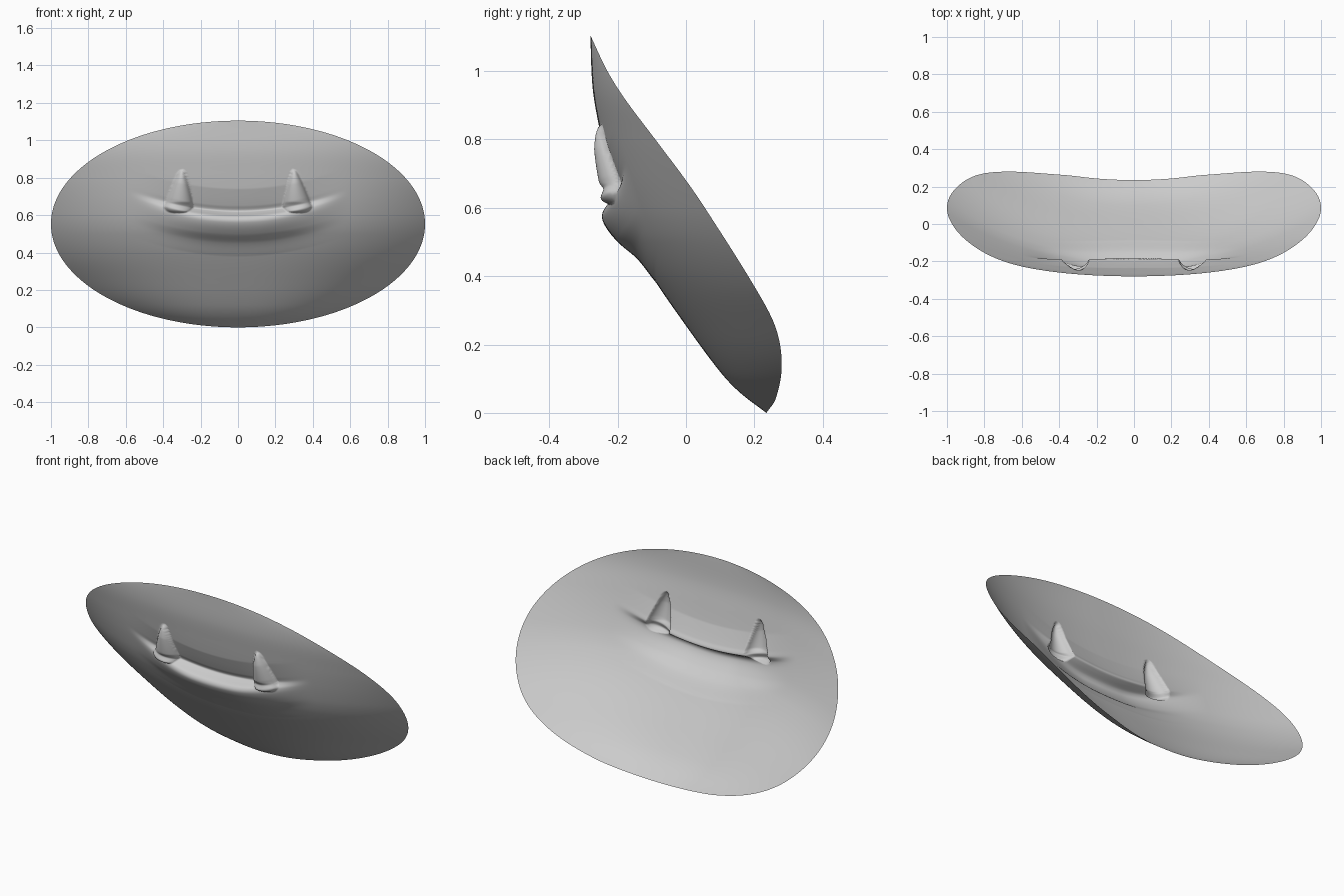
import bpy, bmesh, math

if "Cube" in bpy.data.objects:
    bpy.data.objects.remove(bpy.data.objects["Cube"])

HALF_H = 0.5525   # half height of the oval sheet


def smooth_table(points, t):
    """Smooth interpolation through (t, value) points."""
    if t <= points[0][0]:
        return points[0][1]
    if t >= points[-1][0]:
        return points[-1][1]

    def slope(k):
        a, b = points[max(k - 1, 0)], points[min(k + 1, len(points) - 1)]
        return (b[1] - a[1]) / (b[0] - a[0])

    i = max(k for k in range(len(points) - 1) if points[k][0] <= t)
    (t0, v0), (t1, v1) = points[i], points[i + 1]
    d = t1 - t0
    s = (t - t0) / d
    return ((2*s**3 - 3*s**2 + 1) * v0 + (s**3 - 2*s**2 + s) * d * slope(i)
            + (3*s**2 - 2*s**3) * v1 + (s**3 - s**2) * d * slope(i + 1))


# depth (y) by height (z): centre line and outer rim of the sheet
CENTRE = [(0, .235), (.06, .157), (.12, .1), (.255, 0), (.4, -.1), (.5, -.158),
          (.56, -.185), (.62, -.205), (.7, -.226), (.83, -.253), (.95, -.273), (1.105, -.28)]
RIM = [(0, .235), (.04, .262), (.14, .28), (.25, .262), (.37, .2), (.6, .055),
       (.68, 0), (.8, -.09), (.92, -.18), (1.0, -.23), (1.105, -.28)]
# lip bulge and mouth crease, added to the depth
LIP = [(.38, 0), (.45, -.012), (.5, -.042), (.56, -.058), (.59, -.042),
       (.61, 0), (.622, .02), (.65, .015), (.74, 0)]


def fang(ax, z):
    """Height of the pointed tooth above the sheet."""
    t = (z - 0.612) / 0.232
    if not 0 < t < 1:
        return 0
    half = 0.088 * (1 - t)**0.7 * min(1, t / 0.15)**0.3
    q = (ax - (0.32 - 0.02 * t)) / half
    if abs(q) >= 1:
        return 0
    return 0.068 * (1 - t)**0.5 * min(1, t / 0.25)**0.5 * (1 - q * q)**0.6


def depth(x, z):
    ax = abs(x)
    w = math.sqrt(max(1e-6, 1 - ((z - HALF_H) / HALF_H)**2))
    u = min(1, ax / w)
    c = smooth_table(CENTRE, z)
    y = c + (smooth_table(RIM, z) - c) * u**2.5
    f = min(1, max(0, (ax - 0.12) / 0.48))
    fade = 1 - f * f * (3 - 2 * f)
    y += fade * smooth_table(LIP, z - 0.33 * ax * ax)
    return y - fang(ax, z)


# curved oval sheet with the lip and two fangs, built in rings
RINGS, SEGS = 130, 320
bm = bmesh.new()
centre = bm.verts.new((0, depth(0, HALF_H), HALF_H))
prev = None
for r in range(1, RINGS + 1):
    ring = []
    for s in range(SEGS):
        a = 2 * math.pi * s / SEGS
        x = r / RINGS * math.cos(a)
        z = HALF_H * (1 + r / RINGS * math.sin(a))
        ring.append(bm.verts.new((x, depth(x, z), z)))
    for s in range(SEGS):
        n = (s + 1) % SEGS
        if prev:
            bm.faces.new((prev[s], ring[s], ring[n], prev[n]))
        else:
            bm.faces.new((centre, ring[s], ring[n]))
    prev = ring
for face in bm.faces:
    face.smooth = True
mesh = bpy.data.meshes.new("fanged_mouth")
bm.to_mesh(mesh)
bm.free()
obj = bpy.data.objects.new("fanged_mouth", mesh)
bpy.context.collection.objects.link(obj)
